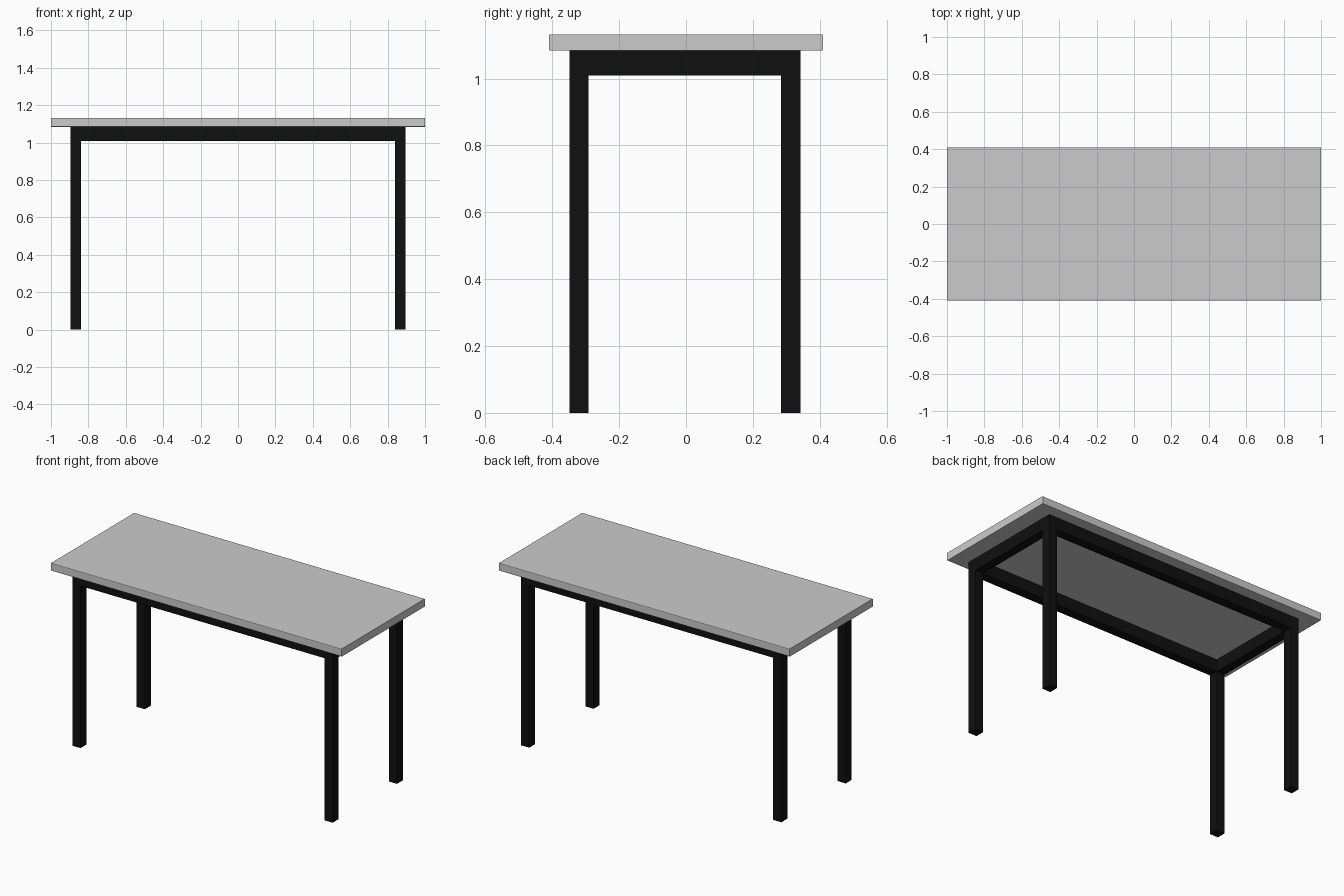
import bpy, bmesh

if "Cube" in bpy.data.objects:
    bpy.data.objects.remove(bpy.data.objects["Cube"])

black = bpy.data.materials.new("black_paint")
black.diffuse_color = (0.005, 0.005, 0.005, 1)
black.use_nodes = True
black.node_tree.nodes["Principled BSDF"].inputs["Base Color"].default_value = black.diffuse_color


def box(name, lo, hi, mat=None, bevel=0):
    """Box between two corners; bevel rounds the edges running along x."""
    bm = bmesh.new()
    bmesh.ops.create_cube(bm, size=1)
    for v in bm.verts:
        v.co = [(a + b) / 2 + c * (b - a) for a, b, c in zip(lo, hi, v.co)]
    if bevel:
        long_edges = [e for e in bm.edges
                      if abs(e.verts[0].co.x - e.verts[1].co.x) > 0.01]
        bmesh.ops.bevel(bm, geom=long_edges, offset=bevel, segments=2,
                        profile=0.5, affect='EDGES')
    mesh = bpy.data.meshes.new(name)
    bm.to_mesh(mesh)
    bm.free()
    if mat:
        mesh.materials.append(mat)
    ob = bpy.data.objects.new(name, mesh)
    bpy.context.collection.objects.link(ob)
    return ob


# Frame extents (set very slightly toward the front)
X, Y0, Y1 = 0.896, -0.349, 0.342
W, RAIL, TOP, H = 0.056, 1.009, 1.084, 1.132

# Table top
box("table_top", (-1, -0.41, TOP), (1, 0.41, H), bevel=0.004)

# Legs
for sx, x in (("left", -X), ("right", X - W)):
    for sy, y in (("front", Y0), ("back", Y1 - 0.058)):
        box(f"{sy}_{sx}_leg", (x, y, 0), (x + W, y + 0.058, TOP), black)

# Rails between the legs
for name, y in (("front", Y0), ("back", Y1 - 0.058)):
    box(f"{name}_rail", (-X + W, y, RAIL), (X - W, y + 0.058, TOP), black)
for name, x in (("left", -X), ("right", X - W)):
    box(f"{name}_rail", (x, Y0 + 0.058, RAIL), (x + W, Y1 - 0.058, TOP), black)
